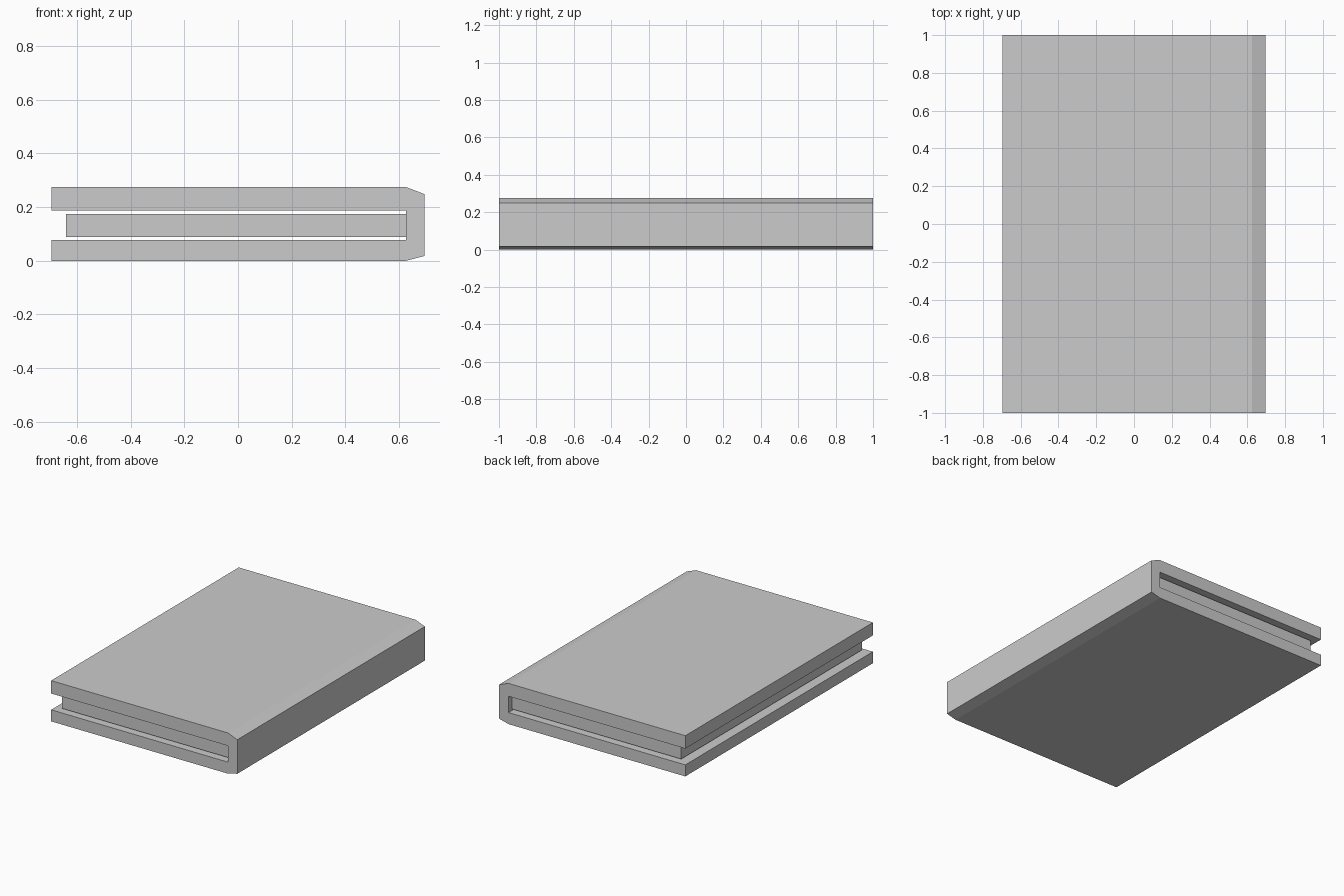
import bpy, bmesh

if "Cube" in bpy.data.objects:
    bpy.data.objects.remove(bpy.data.objects["Cube"])


def extrude_profile(name, points, y0, y1):
    """Solid made by sweeping an x-z profile along y."""
    bm = bmesh.new()
    face = bm.faces.new([bm.verts.new((x, y0, z)) for x, z in points])
    ext = bmesh.ops.extrude_face_region(bm, geom=[face])
    moved = [g for g in ext["geom"] if isinstance(g, bmesh.types.BMVert)]
    bmesh.ops.translate(bm, vec=(0, y1 - y0, 0), verts=moved)
    bmesh.ops.recalc_face_normals(bm, faces=bm.faces)
    mesh = bpy.data.meshes.new(name)
    bm.to_mesh(mesh)
    bm.free()
    obj = bpy.data.objects.new(name, mesh)
    bpy.context.collection.objects.link(obj)
    return obj


# Cover: two boards joined by a bevelled spine
extrude_profile("book_cover", [
    (-0.695, 0.0), (0.625, 0.0), (0.695, 0.018), (0.695, 0.248),
    (0.625, 0.275), (-0.695, 0.275), (-0.695, 0.188), (0.625, 0.188),
    (0.625, 0.078), (-0.695, 0.078)], -1.0, 1.0)

# Page block: set back from the cover edges
extrude_profile("page_block", [
    (-0.64, 0.089), (0.625, 0.089), (0.625, 0.175), (-0.64, 0.175)],
    -0.965, 0.965)
